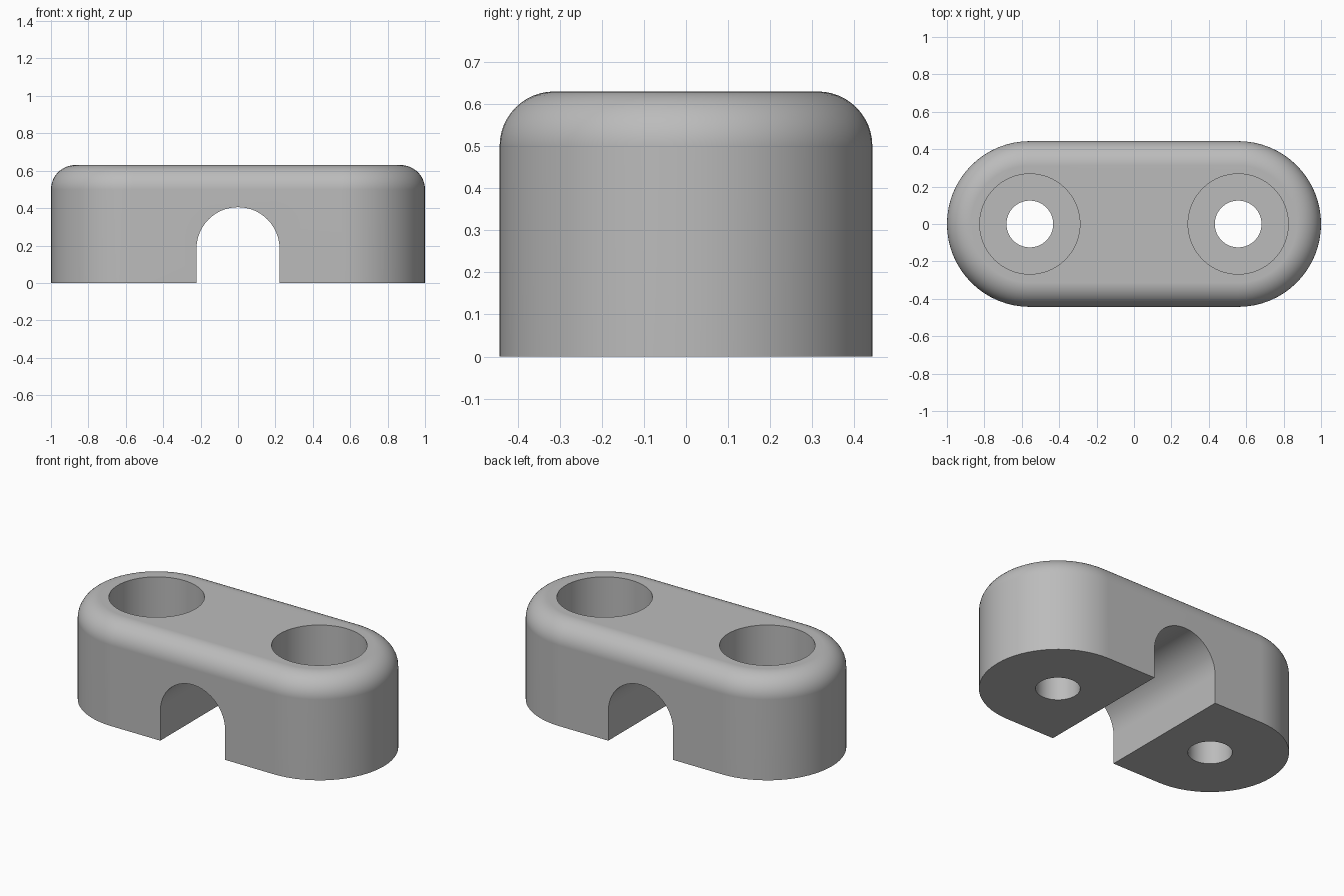
import bpy
import bmesh
from math import sin, cos, pi

cube = bpy.data.objects.get("Cube")
if cube:
    bpy.data.objects.remove(cube, do_unlink=True)

LENGTH, WIDTH, HEIGHT = 2.0, 0.886, 0.63
END_R = WIDTH / 2
HOLE_X = LENGTH / 2 - END_R
FILLET = 0.13
BORE_R, HOLE_R, BORE_FLOOR = 0.268, 0.125, 0.25
SLOT_R, SLOT_SPRING = 0.222, 0.183

grey = bpy.data.materials.new("plain grey")
grey.use_nodes = True
colour = (0.5, 0.5, 0.5, 1)
grey.diffuse_color = colour
grey.node_tree.nodes["Principled BSDF"].inputs["Base Color"].default_value = colour


def loft(name, rings):
    """Skin closed rings of equal length and cap both ends."""
    bm = bmesh.new()
    loops = [[bm.verts.new(p) for p in ring] for ring in rings]
    n = len(loops[0])
    for a, b in zip(loops, loops[1:]):
        for i in range(n):
            j = (i + 1) % n
            bm.faces.new((a[i], a[j], b[j], b[i]))
    bm.faces.new(loops[0])
    bm.faces.new(loops[-1])
    bmesh.ops.recalc_face_normals(bm, faces=bm.faces)
    mesh = bpy.data.meshes.new(name)
    bm.to_mesh(mesh)
    bm.free()
    mesh.materials.append(grey)
    obj = bpy.data.objects.new(name, mesh)
    bpy.context.collection.objects.link(obj)
    return obj


def stadium(radius, z, steps=32):
    """Rounded-end outline around the two screw centres."""
    ring = []
    for side in (1, -1):
        for i in range(steps + 1):
            a = -pi / 2 + pi * i / steps
            ring.append((side * (HOLE_X + radius * cos(a)), side * radius * sin(a), z))
    return ring


def circle(x, radius, z, steps=64):
    return [(x + radius * cos(2 * pi * i / steps), radius * sin(2 * pi * i / steps), z)
            for i in range(steps)]


def arch(y, steps=32):
    arc = [(SLOT_R * cos(pi * i / steps), y, SLOT_SPRING + SLOT_R * sin(pi * i / steps))
           for i in range(steps + 1)]
    return [(SLOT_R, y, -0.1)] + arc + [(-SLOT_R, y, -0.1)]


# Body with a rounded top rim
rings = [stadium(END_R, 0)]
for i in range(13):
    a = pi / 2 * i / 12
    rings.append(stadium(END_R - FILLET * (1 - cos(a)), HEIGHT - FILLET * (1 - sin(a))))
body = loft("clamp_body", rings)

# Cable channel and the two counterbored screw holes
cutters = [loft("channel_cutter", [arch(-0.6), arch(0.6)])]
for side, label in ((1, "left"), (-1, "right")):
    x = side * HOLE_X
    cutters.append(loft(label + "_screw_cutter", [
        circle(x, HOLE_R, -0.1), circle(x, HOLE_R, BORE_FLOOR),
        circle(x, BORE_R, BORE_FLOOR), circle(x, BORE_R, HEIGHT + 0.1)]))

bpy.context.view_layer.objects.active = body
body.select_set(True)
for cutter in cutters:
    cutter.hide_render = True
    mod = body.modifiers.new(cutter.name, "BOOLEAN")
    mod.operation = "DIFFERENCE"
    mod.solver = "EXACT"
    mod.object = cutter
    bpy.ops.object.modifier_apply(modifier=mod.name)
    bpy.data.objects.remove(cutter, do_unlink=True)

# Smooth curves with crisp rims and flat faces
bpy.ops.object.shade_smooth_by_angle(angle=pi / 6)
weighted = body.modifiers.new("flat_face_normals", "WEIGHTED_NORMAL")
weighted.keep_sharp = True
